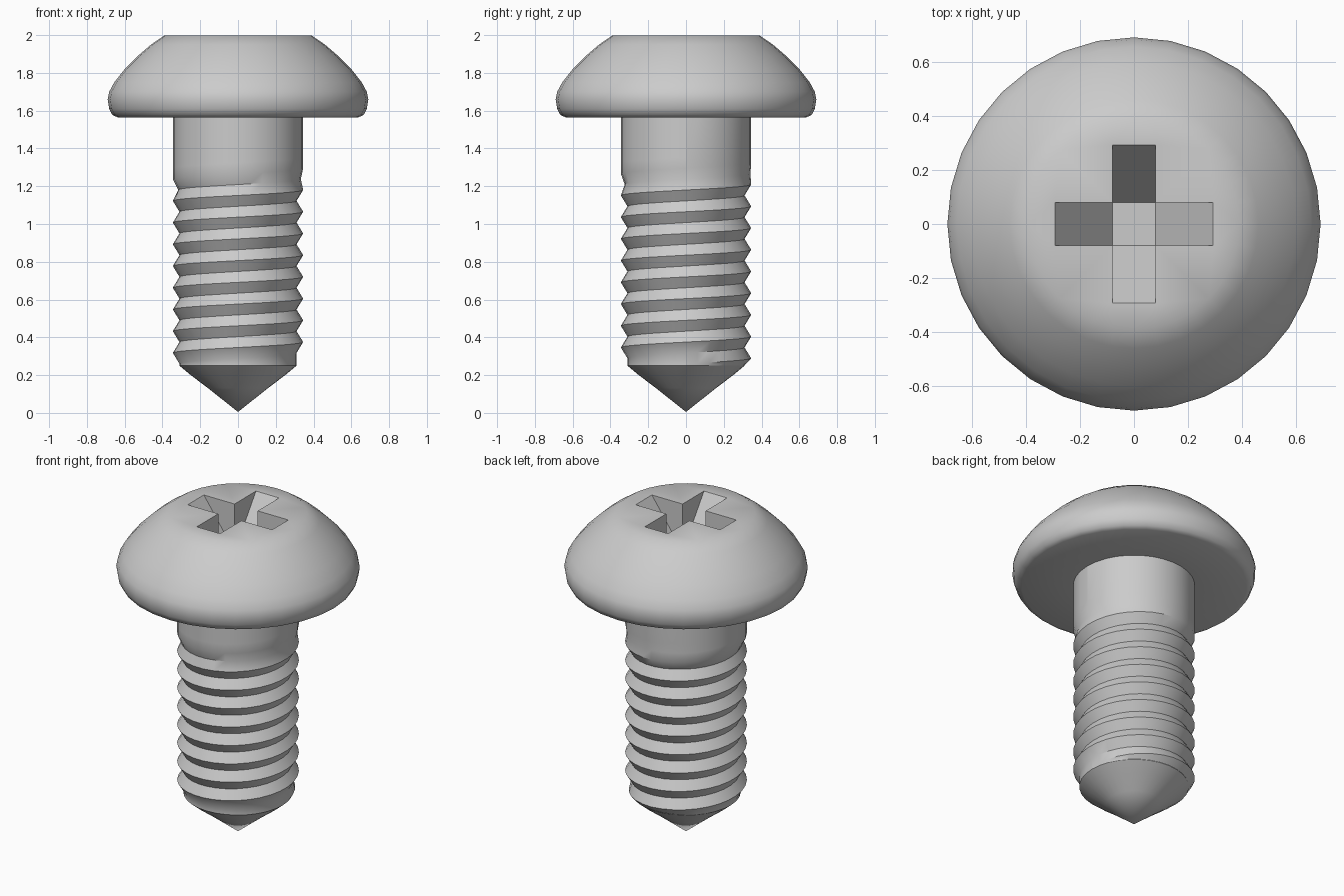
import bpy, bmesh, math

if "Cube" in bpy.data.objects:
    bpy.data.objects.remove(bpy.data.objects["Cube"])

N = 32            # sides around the axis
PITCH = 0.115
R_OUT, R_ROOT = 0.345, 0.31


def polar(r, j, z):
    a = 2 * math.pi * j / N
    return (r * math.cos(a), r * math.sin(a), z)


def loft(bm, columns):
    """Skin neighbouring vertical columns of points with quads."""
    cols = [[bm.verts.new(p) for p in c] for c in columns]
    for a, b in zip(cols, cols[1:]):
        for i in range(len(a) - 1):
            bm.faces.new((a[i], b[i], b[i + 1], a[i + 1]))
    bmesh.ops.remove_doubles(bm, verts=bm.verts, dist=0.0005)


def finish(bm, name, angle):
    bmesh.ops.recalc_face_normals(bm, faces=bm.faces)
    me = bpy.data.meshes.new(name)
    bm.to_mesh(me)
    bm.free()
    ob = bpy.data.objects.new(name, me)
    bpy.context.collection.objects.link(ob)
    bpy.ops.object.select_all(action='DESELECT')
    ob.select_set(True)
    bpy.context.view_layer.objects.active = ob
    bpy.ops.object.shade_smooth_by_angle(angle=math.radians(angle))
    return ob


# Threaded shank: each column follows the helix, a full turn climbs one pitch
def shank_column(j):
    t = j / N
    pts = [(0, 0.005), (0.16, 0.132), (0.25, 0.2), (R_ROOT, 0.25)]
    for n in range(10):
        z = 0.26 + PITCH * (t + n)
        zr = max(z - PITCH / 2, 0.252)
        fade = min(max((zr - 1.16) / 0.12, 0), 1)      # thread run-out at the top
        start = min(t * 4, 1) if n == 0 else 1         # thread start at the tip
        pts.append((R_ROOT + (R_OUT - R_ROOT) * fade, zr))
        pts.append((R_ROOT + (R_OUT - R_ROOT) * start, z))
    pts.append((R_OUT, 1.58))
    return [polar(r, j, z) for r, z in pts]


bm = bmesh.new()
loft(bm, [shank_column(j) for j in range(N + 1)])
finish(bm, "threaded_shank", 35)

# Domed head
profile = [(0.33, 1.565), (0.638, 1.565), (0.665, 1.577), (0.682, 1.61),
           (0.69, 1.66), (0.682, 1.70), (0.655, 1.75), (0.60, 1.82),
           (0.53, 1.89), (0.46, 1.95), (0.39, 1.998)]
bm = bmesh.new()
loft(bm, [[polar(r, j, z) for r, z in profile] for j in range(N + 1)])
rim = [e for e in bm.edges if e.is_boundary and e.verts[0].co.z > 1.9]

# Cross-shaped recess with sloping arm floors
W, L, TOP, FLOOR = 0.08, 0.292, 1.998, 1.70


def turn(x, y, z, k):
    for _ in range(k):
        x, y = -y, x
    return bm.verts.new((x, y, z))


corner = [turn(W, W, TOP, k) for k in range(4)]
base = [turn(W, W, FLOOR, k) for k in range(4)]
bm.faces.new(base)
outline = []
for k in range(4):
    p = k - 1
    end_a, end_b = turn(L, -W, TOP, k), turn(L, W, TOP, k)
    bm.faces.new((base[p], end_a, end_b, base[k]))
    bm.faces.new((corner[p], end_a, base[p]))
    bm.faces.new((corner[k], base[k], end_b))
    outline += [corner[p], end_a, end_b]
cross = []
for a, b in zip(outline, outline[1:] + outline[:1]):
    cross.append(bm.edges.get((a, b)) or bm.edges.new((a, b)))

# Flat top between rim and recess
bmesh.ops.triangle_fill(bm, edges=rim + cross, use_beauty=True, normal=(0, 0, 1))
finish(bm, "screw_head", 40)
